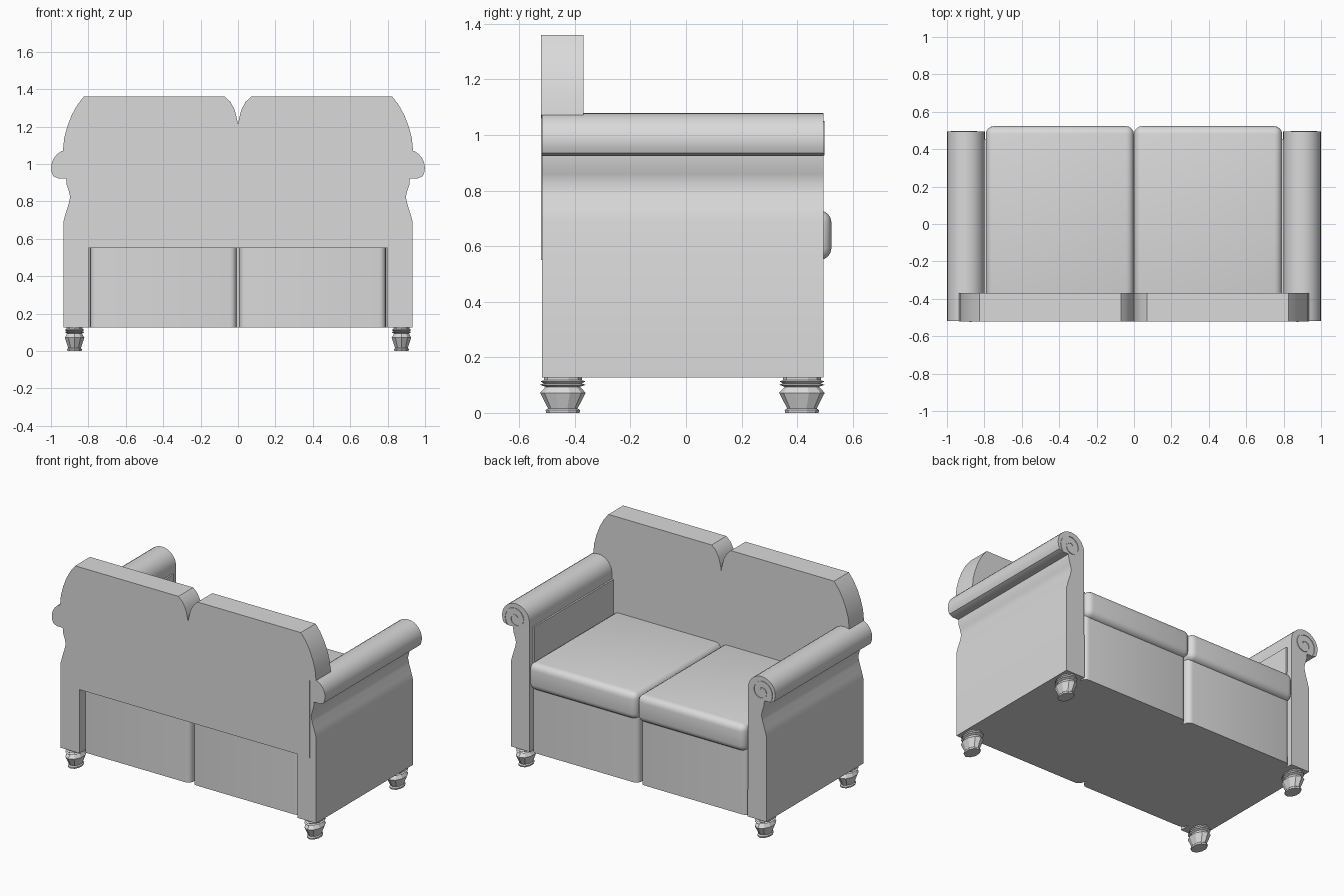
import bpy, bmesh, math

if "Cube" in bpy.data.objects:
    bpy.data.objects.remove(bpy.data.objects["Cube"], do_unlink=True)

# Single upholstery colour
GREY = (0.7, 0.7, 0.7, 1.0)
mat = bpy.data.materials.new("light grey fabric")
mat.use_nodes = True
mat.diffuse_color = GREY
bsdf = mat.node_tree.nodes["Principled BSDF"]
bsdf.inputs["Base Color"].default_value = GREY

FLOOR = 0.127   # underside of the upholstered body


def finish(name, bm, smooth=None):
    bmesh.ops.recalc_face_normals(bm, faces=bm.faces[:])
    me = bpy.data.meshes.new(name)
    bm.to_mesh(me)
    bm.free()
    me.materials.append(mat)
    ob = bpy.data.objects.new(name, me)
    bpy.context.collection.objects.link(ob)
    if smooth:
        bpy.ops.object.select_all(action='DESELECT')
        ob.select_set(True)
        bpy.context.view_layer.objects.active = ob
        bpy.ops.object.shade_smooth_by_angle(angle=math.radians(smooth))
    return ob


def extrude_profile(name, pts, y0, y1, smooth=None):
    """Extrude an x-z outline along y."""
    bm = bmesh.new()
    face = bm.faces.new([bm.verts.new((x, y0, z)) for x, z in pts])
    ext = bmesh.ops.extrude_face_region(bm, geom=[face])["geom"]
    verts = [v for v in ext if isinstance(v, bmesh.types.BMVert)]
    bmesh.ops.translate(bm, verts=verts, vec=(0, y1 - y0, 0))
    return finish(name, bm, smooth)


def box(name, lo, hi, radius=0, vertical_only=False):
    """Box between two corners, with optional rounded edges."""
    bm = bmesh.new()
    bmesh.ops.create_cube(bm, size=1)
    for v in bm.verts:
        v.co = [lo[i] if v.co[i] < 0 else hi[i] for i in range(3)]
    if radius:
        edges = [e for e in bm.edges if not vertical_only
                 or abs(e.verts[0].co.z - e.verts[1].co.z) > 0.01]
        bmesh.ops.bevel(bm, geom=edges, offset=radius, segments=4, profile=0.5,
                        affect='EDGES')
    return finish(name, bm, 30 if radius else None)


def lathe(name, profile, centre, sx, sides=10):
    """Turned foot, narrower in x than in y."""
    bm = bmesh.new()
    rings = []
    for r, z in profile:
        rings.append([bm.verts.new((
            centre[0] + sx * r * math.cos(2 * math.pi * (i + 0.5) / sides),
            centre[1] + r * math.sin(2 * math.pi * (i + 0.5) / sides), z))
            for i in range(sides)])
    for a, b in zip(rings, rings[1:]):
        for i in range(sides):
            j = (i + 1) % sides
            bm.faces.new((a[i], a[j], b[j], b[i]))
    bm.faces.new(rings[0])
    bm.faces.new(rings[-1])
    return finish(name, bm)


def scroll(name, side, centre, y):
    """Thin raised spiral ribbon on the end of an arm roll."""
    bm = bmesh.new()
    n, w, t = 48, 0.006, 0.004
    prev = None
    for i in range(n + 1):
        a = math.radians(-40 + 540 * i / n)
        r = 0.085 - 0.065 * i / n
        ring = []
        for rr, yy in ((r, y - 0.002), (r, y + t), (r - w, y + t), (r - w, y - 0.002)):
            ring.append(bm.verts.new((side * (centre[0] + rr * math.cos(a)), yy,
                                      centre[1] + rr * math.sin(a))))
        if prev:
            for k in range(4):
                m = (k + 1) % 4
                bm.faces.new((prev[k], prev[m], ring[m], ring[k]))
        else:
            bm.faces.new(ring)
        prev = ring
    bm.faces.new(prev)
    return finish(name, bm, 40)


# Arm outline: straight panel, pinched neck, rolled top
ROLL = (0.899, 0.98)
arm = [(0.797, FLOOR), (0.934, FLOOR), (0.934, 0.69), (0.922, 0.735), (0.906, 0.785),
       (0.897, 0.825), (0.906, 0.86), (0.916, 0.89), (0.919, 0.924), (0.962, 0.924)]
for i in range(17):
    a = math.radians(-27 + 207 * i / 16)
    arm.append((ROLL[0] + 0.1 * math.cos(a), ROLL[1] + 0.099 * math.sin(a)))

foot = [(0.06, 0), (0.062, 0.01), (0.053, 0.016), (0.082, 0.072), (0.062, 0.094),
        (0.082, 0.101), (0.068, 0.106), (0.081, 0.113), (0.068, 0.118), (0.068, 0.13)]

for side, label in ((1, "left"), (-1, "right")):
    extrude_profile(label + "_arm", [(side * x, z) for x, z in arm], -0.518, 0.494, 35)
    scroll(label + "_arm_scroll", side, ROLL, 0.494)

    # Padding on the inner face of the arm
    xs = sorted((side * 0.788, side * 0.81))
    box(label + "_arm_lining", (xs[0], -0.45, FLOOR), (xs[1], 0.455, 0.94))

    # Seat base and cushion
    xs = sorted((side * 0.008, side * 0.79))
    box(label + "_seat_base", (xs[0], -0.49, FLOOR), (xs[1], 0.49, 0.56),
        0.035, vertical_only=True)
    xs = sorted((side * 0.001, side * 0.792))
    box(label + "_seat_cushion", (xs[0], -0.42, 0.55), (xs[1], 0.523, 0.728), 0.042)

    # Feet
    for y, end in ((-0.443, "back"), (0.417, "front")):
        lathe(f"{label}_{end}_foot", foot, (side * 0.874, y), 0.67)

# Frame closing the gap between the two seat bases
box("seat_frame", (-0.79, -0.445, FLOOR), (0.79, 0.445, 0.555))

# Backrest with rounded shoulders and a centre notch
half = [(0.005, 1.24), (0.018, 1.29), (0.04, 1.332), (0.07, 1.36), (0.825, 1.36),
        (0.86, 1.315), (0.89, 1.26), (0.913, 1.2), (0.929, 1.14), (0.936, 1.072),
        (0.89, 1.06), (0.89, 0.55)]
outline = [(0, 1.21)] + half + [(-x, z) for x, z in reversed(half)]
extrude_profile("backrest", outline, -0.522, -0.368, 35)
